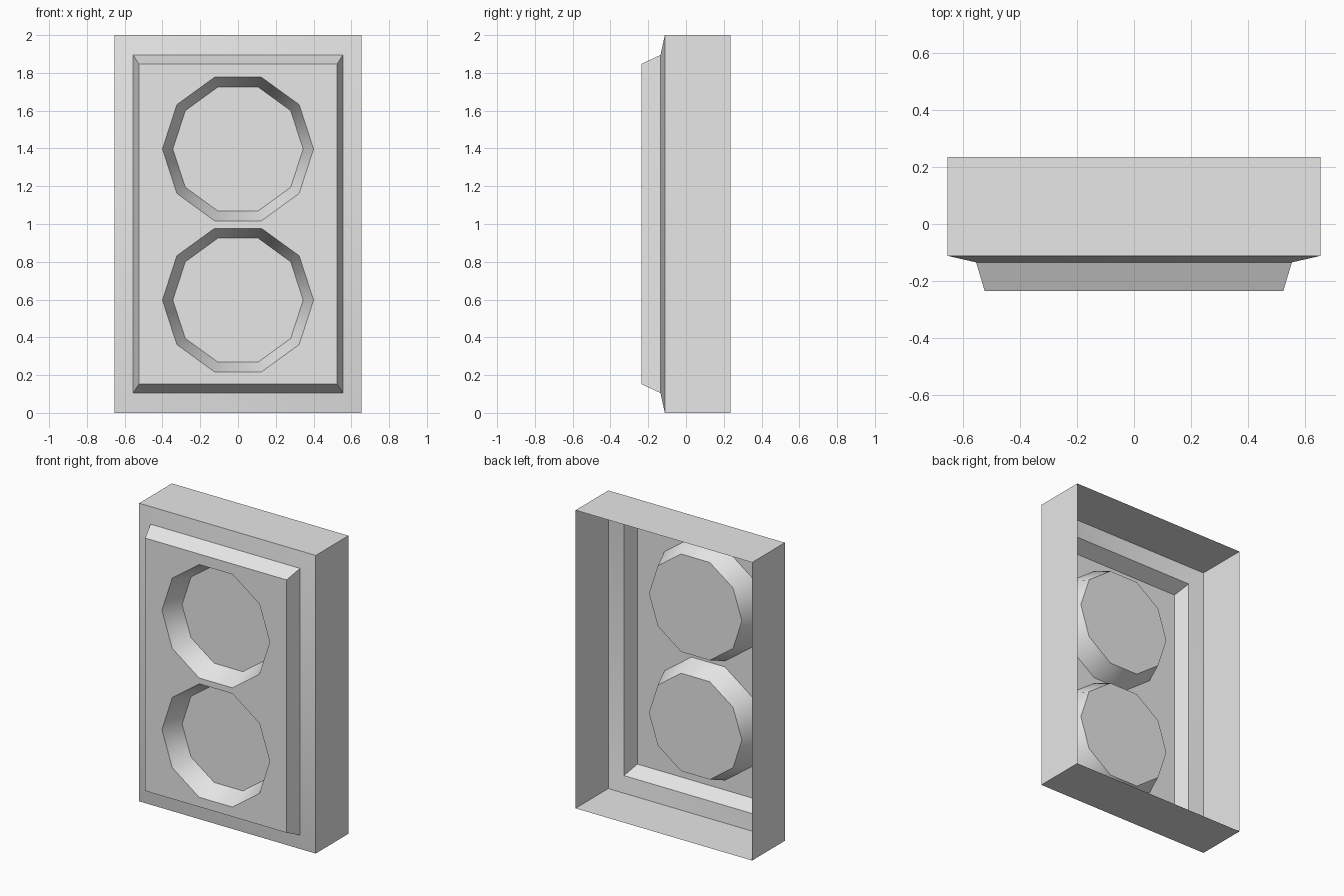
import bpy, bmesh, math
from mathutils import Vector

cube = bpy.data.objects.get("Cube")
if cube:
    bpy.data.objects.remove(cube, do_unlink=True)

grey = bpy.data.materials.new("light_grey")
grey.use_nodes = True
grey.diffuse_color = (0.8, 0.8, 0.8, 1)
grey.node_tree.nodes["Principled BSDF"].inputs["Base Color"].default_value = (0.8, 0.8, 0.8, 1)

FRONT, FLOOR = -0.235, -0.10
RIM, BASE, SIDES = 0.40, 0.345, 10
RECESSES = {"lower_recess": 0.597, "upper_recess": 1.397}


def rectangle(half_x, half_z, y):
    """Corners counter-clockwise as seen from the front."""
    return [Vector((sx * half_x, y, 1 + sz * half_z))
            for sx, sz in ((-1, -1), (1, -1), (1, 1), (-1, 1))]


def ring(radius, y, z):
    steps = [2 * math.pi * i / SIDES for i in range(SIDES)]
    return [Vector((radius * math.cos(a), y, z + radius * math.sin(a))) for a in steps]


def bridge(bm, outer, inner):
    """Join two loops with quads that face the front and outside."""
    n = len(outer)
    for i in range(n):
        j = (i + 1) % n
        bm.faces.new((outer[i], outer[j], inner[j], inner[i]))


def add_loop(bm, points):
    return [bm.verts.new(p) for p in points]


def loop_edges(bm, verts):
    edges = []
    for a, b in zip(verts, verts[1:] + verts[:1]):
        edges.append(bm.edges.get((a, b)) or bm.edges.new((a, b)))
    return edges


def finish(bm, name):
    mesh = bpy.data.meshes.new(name)
    bm.to_mesh(mesh)
    bm.free()
    mesh.materials.append(grey)
    obj = bpy.data.objects.new(name, mesh)
    bpy.context.collection.objects.link(obj)
    bpy.ops.object.select_all(action="DESELECT")
    obj.select_set(True)
    bpy.context.view_layer.objects.active = obj
    bpy.ops.object.shade_smooth_by_angle(angle=math.radians(40))


# Casing: open-backed box, sloped border and raised front panel
bm = bmesh.new()
sections = ((0.655, 1.0, 0.235), (0.655, 1.0, -0.112),
            (0.555, 0.895, -0.135), (0.525, 0.848, FRONT))
loops = [add_loop(bm, rectangle(*s)) for s in sections]
for outer, inner in zip(loops, loops[1:]):
    bridge(bm, outer, inner)

# Front panel with a hole for each recess
edges = loop_edges(bm, loops[-1])
for z in RECESSES.values():
    edges += loop_edges(bm, add_loop(bm, ring(RIM, FRONT, z)))
panel = bmesh.ops.triangle_fill(bm, edges=edges, use_beauty=True, normal=(0, -1, 0))
for face in [f for f in panel["geom"] if isinstance(f, bmesh.types.BMFace)]:
    face.normal_update()
    if face.normal.y > 0:
        face.normal_flip()
finish(bm, "casing")

# Tapered ten-sided recesses
for name, z in RECESSES.items():
    bm = bmesh.new()
    rim = add_loop(bm, ring(RIM, FRONT, z))
    base = add_loop(bm, ring(BASE, FLOOR, z))
    bridge(bm, rim, base)
    bm.faces.new(base)
    finish(bm, name)
